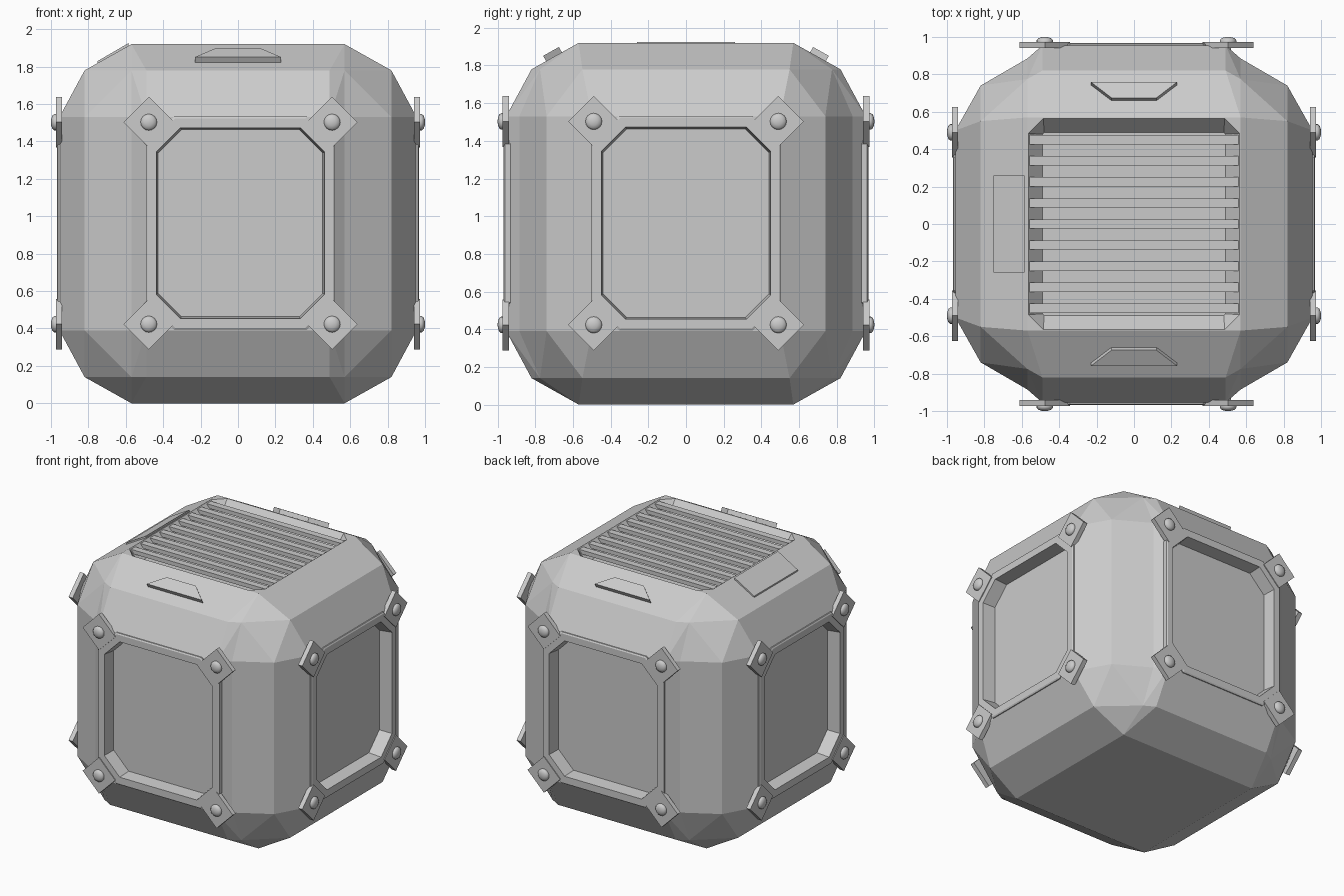
import bpy, bmesh, math
from mathutils import Matrix, Vector

if "Cube" in bpy.data.objects:
    bpy.data.objects.remove(bpy.data.objects["Cube"])

grey = bpy.data.materials.new("plain grey")
grey.diffuse_color = (0.6, 0.6, 0.6, 1)
grey.use_nodes = True
grey.node_tree.nodes["Principled BSDF"].inputs["Base Color"].default_value = grey.diffuse_color
CZ = 0.96  # height of the cube centre


def finish(bm, name, mat=Matrix()):
    bmesh.ops.transform(bm, matrix=mat, verts=bm.verts)
    bmesh.ops.recalc_face_normals(bm, faces=bm.faces)
    me = bpy.data.meshes.new(name)
    bm.to_mesh(me)
    bm.free()
    me.materials.append(grey)
    ob = bpy.data.objects.new(name, me)
    bpy.context.collection.objects.link(ob)
    return ob


def hull(name, pts):
    """Convex hull of points mirrored as given."""
    bm = bmesh.new()
    for p in pts:
        bm.verts.new(p)
    bmesh.ops.convex_hull(bm, input=bm.verts)
    bmesh.ops.dissolve_limit(bm, angle_limit=0.01, verts=bm.verts, edges=bm.edges)
    return finish(bm, name)


def loft(name, rings, mat=Matrix()):
    """Closed solid through rings of equal length, each (outline, height)."""
    bm = bmesh.new()
    loops = [[bm.verts.new((u, v, w)) for u, v in ring] for ring, w in rings]
    n = len(loops[0])
    for a, b in zip(loops, loops[1:]):
        for i in range(n):
            j = (i + 1) % n
            bm.faces.new((a[i], a[j], b[j], b[i]))
    bm.faces.new(loops[0][::-1])
    bm.faces.new(loops[-1])
    return finish(bm, name, mat)


def octagon(w, h, c):
    return [(w, h - c), (w - c, h), (c - w, h), (-w, h - c),
            (-w, c - h), (c - w, -h), (w - c, -h), (w, c - h)]


def rect(w, h):
    return [(w, h), (-w, h), (-w, -h), (w, -h)]


def boolean(ob, other, op):
    m = ob.modifiers.new("bool", 'BOOLEAN')
    m.operation, m.object, m.solver = op, other, 'EXACT'
    bpy.context.view_layer.objects.active = ob
    bpy.ops.object.modifier_apply(modifier=m.name)
    bpy.data.objects.remove(other)


def mirrored(pts, sy=(1, -1)):
    return [(x * a, y * b, CZ + z * c) for x, y, z in pts
            for a in (1, -1) for b in sy for c in (1, -1)]


# body: cube with two-step chamfers
end = [(0.57, 0.57, 0.96), (0.57, 0.775, 0.82), (0.57, 0.885, 0.57)]
body = hull("body", mirrored(end + [
    (0.82, 0.74, 0.57), (0.955, 0.5, 0.57), (0.82, 0.55, 0.82), (0.735, 0.69, 0.735)]))

# raised band on the front and back
band = [(0.49, 0.57, 0.96), (0.49, 0.82, 0.82), (0.49, 0.955, 0.57)]
for s in (1, -1):
    inner = [(0.57, 0.3, 0.9)]
    boolean(body, hull("band", mirrored(band + end + inner, (s,))), 'UNION')

# four side panels: frame, recess, corner clamps and bolts
for k, side in enumerate(("front", "right", "back", "left")):
    shift = (0.013, 0, -0.013, 0)[k]
    M = (Matrix.Translation((0, 0, CZ)) @ Matrix.Rotation(k * math.pi / 2, 4, 'Z')
         @ Matrix.Rotation(math.pi / 2, 4, 'X') @ Matrix.Translation((shift, 0.003, 0)))
    frame = loft(side + "_frame", [(octagon(0.505, 0.57, 0.15), 0.92),
                                   (octagon(0.505, 0.57, 0.15), 0.962),
                                   (octagon(0.495, 0.56, 0.147), 0.968)], M)
    pit = [(octagon(0.44, 0.5, 0.125), 0.87), (octagon(0.453, 0.513, 0.13), 1.0)]
    boolean(frame, loft("cutter", pit, M), 'DIFFERENCE')
    boolean(body, loft("cutter", pit, M), 'DIFFERENCE')
    for u in (-0.49, 0.49):
        for v in (-0.54, 0.54):
            C = M @ Matrix.Translation((u, v, 0))
            loft(side + "_clamp", [(rect(0.096, 0.096), 0.94), (rect(0.096, 0.096), 0.974)],
                 C @ Matrix.Rotation(math.pi / 4, 4, 'Z'))
            circle = [(math.cos(i * math.pi / 8), math.sin(i * math.pi / 8)) for i in range(16)]
            bolt = loft(side + "_bolt", [([(r * x, r * y) for x, y in circle], w) for r, w in
                        ((0.044, 0.96), (0.044, 0.982), (0.036, 0.992), (0.02, 0.998), (0.006, 1.0))], C)
            for p in bolt.data.polygons:
                p.use_smooth = True

# sunken top vent with slats
boolean(body, loft("cutter", [(octagon(0.49, 0.49, 0.01), 1.835), (octagon(0.565, 0.565, 0.08), 1.92),
                              (octagon(0.575, 0.575, 0.085), 1.932)]), 'DIFFERENCE')
for i in range(9):
    y = 0.45 - i * 0.1125
    loft("vent_slat", [(rect(0.558, 0.025), 1.885), (rect(0.558, 0.025), 1.915)],
         Matrix.Translation((0, y, 0)))

# trapezoid grips on the front and back upper chamfers
tilt = math.atan2(0.14, 0.25)
for s, name in ((0, "front_grip"), (1, "back_grip")):
    G = (Matrix.Rotation(s * math.pi, 4, 'Z') @ Matrix.Translation((0, -0.7, 1.845))
         @ Matrix.Rotation(tilt, 4, 'X'))
    loft(name, [([(0.23, -0.048), (0.12, 0.048), (-0.12, 0.048), (-0.23, -0.048)], -0.02),
                ([(0.23, -0.048), (0.12, 0.048), (-0.12, 0.048), (-0.23, -0.048)], 0.034)], G)

# thin plate on the left upper chamfer, raised at its inner edge
P = [(-0.75, 1.83), (-0.585, 1.926), (-0.585, 1.89), (-0.75, 1.80)]
loft("left_plate", [(P, -0.26), (P, 0.26)], Matrix.Rotation(math.pi / 2, 4, 'X'))
